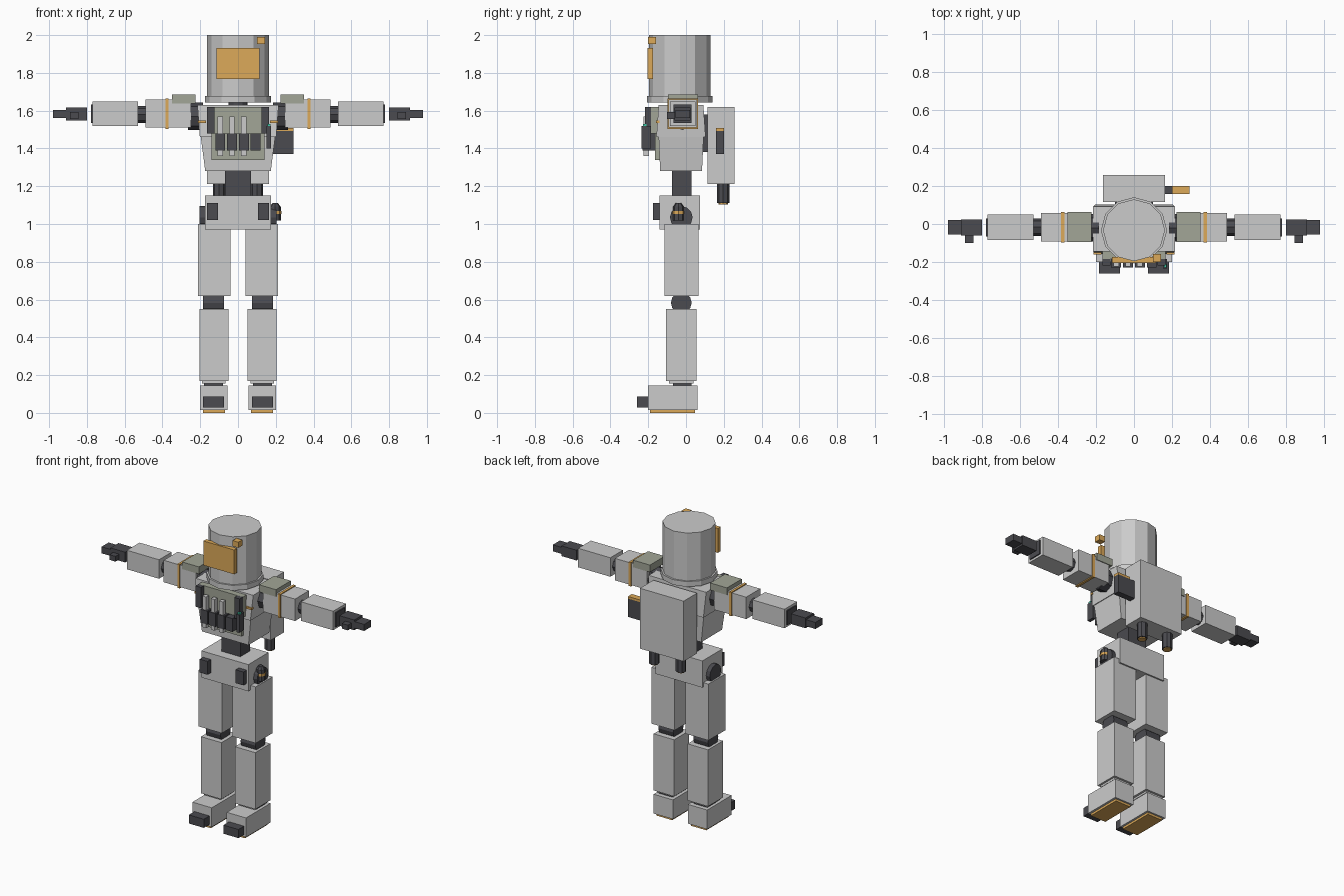
import bpy, bmesh
from math import pi
from mathutils import Matrix, Vector


def material(name, rgb):
    m = bpy.data.materials.new(name)
    m.diffuse_color = (*rgb, 1)
    return m


DARK = material("dark_rubber", (0.07, 0.07, 0.08))
GOLD = material("amber", (0.72, 0.4, 0.1))
OLIVE = material("olive_grey", (0.36, 0.38, 0.31))
GREEN = material("green_light", (0.05, 0.6, 0.4))


def finish(name, bm, mat):
    bmesh.ops.recalc_face_normals(bm, faces=bm.faces)
    me = bpy.data.meshes.new(name)
    bm.to_mesh(me)
    bm.free()
    if mat:
        me.materials.append(mat)
    ob = bpy.data.objects.new(name, me)
    bpy.context.collection.objects.link(ob)
    return ob


def box(name, x, y, z, mat=None, bottom=None):
    """Box from (min, max) ranges; bottom = (x, y) scale of the lower end."""
    bm = bmesh.new()
    bmesh.ops.create_cube(bm, size=1)
    c = Vector([(r[0] + r[1]) / 2 for r in (x, y, z)])
    for v in bm.verts:
        s = bottom if bottom and v.co.z < 0 else (1, 1)
        v.co = c + Vector((v.co.x * (x[1] - x[0]) * s[0],
                           v.co.y * (y[1] - y[0]) * s[1],
                           v.co.z * (z[1] - z[0])))
    return finish(name, bm, mat)


def cyl(name, centre, r, depth, axis="Z", n=12, mat=None, r_top=None):
    bm = bmesh.new()
    bmesh.ops.create_cone(bm, cap_ends=True, segments=n, radius1=r,
                          radius2=r if r_top is None else r_top, depth=depth)
    rot = Matrix.Rotation(pi / 2, 4, "Y") if axis == "X" else Matrix()
    bm.transform(Matrix.Translation(centre) @ rot)
    return finish(name, bm, mat)


def side(s, a, b):
    return (a, b) if s > 0 else (-b, -a)


# Helmet
cyl("helmet", (0, -0.033, 1.835), 0.163, 0.33)
cyl("helmet_collar", (0, -0.033, 1.66), 0.174, 0.035)
box("visor", (-0.115, 0.115), (-0.205, -0.175), (1.768, 1.932), GOLD)
box("helmet_lamp", (0.1, 0.143), (-0.2, -0.158), (1.952, 1.99), GOLD)
cyl("neck", (0, -0.03, 1.635), 0.05, 0.04, mat=DARK)

# Torso
box("chest", (-0.215, 0.215), (-0.145, 0.092), (1.46, 1.63), bottom=(0.94, 1.1))
box("abdomen", (-0.197, 0.197), (-0.145, 0.093), (1.28, 1.46), bottom=(0.88, 0.93))
box("waist", (-0.07, 0.07), (-0.075, 0.03), (1.14, 1.29), DARK)
box("pelvis", (-0.175, 0.175), (-0.14, 0.075), (0.97, 1.15))

# Chest rig
box("rig_upper_panel", (-0.165, 0.165), (-0.185, -0.14), (1.48, 1.62), OLIVE)
box("rig_lower_panel", (-0.14, 0.14), (-0.165, -0.13), (1.34, 1.49), OLIVE)
for i in range(4):
    x = -0.094 + i * 0.0625
    box("rig_pouch", (x - 0.026, x + 0.026), (-0.23, -0.165), (1.39, 1.48), DARK)
    if i < 3:
        box("magazine", (x - 0.014, x + 0.014), (-0.225, -0.195), (1.36, 1.57))
box("radio", (0.152, 0.174), (-0.235, -0.185), (1.4, 1.52), DARK)
box("radio_light", (0.157, 0.172), (-0.228, -0.21), (1.52, 1.53), GREEN)

# Backpack with thrusters and side box
box("backpack", (-0.163, 0.163), (0.115, 0.258), (1.213, 1.62))
box("backpack_mount", (-0.1, 0.1), (0.08, 0.12), (1.38, 1.58), DARK)
box("side_box", (0.163, 0.293), (0.158, 0.2), (1.37, 1.493), DARK)
box("side_box_trim", (0.2, 0.293), (0.158, 0.2), (1.493, 1.508), GOLD)

# Hip canister
cyl("canister", (0.197, -0.04, 1.055), 0.03, 0.075, n=8, mat=DARK)
cyl("canister_band", (0.197, -0.04, 1.06), 0.033, 0.016, n=8, mat=GOLD)
cyl("canister_cap", (0.197, -0.04, 1.102), 0.028, 0.02, n=8, mat=DARK, r_top=0.014)

for s in (-1, 1):
    def part(name, x, y, z, mat=None):
        return box(name, side(s, *x), y, z, mat)

    # Rig and backpack pairs
    part("rig_strap", (0.125, 0.165), (-0.218, -0.18), (1.48, 1.62), DARK)
    part("chest_trim", (0.17, 0.213), (-0.16, -0.14), (1.535, 1.548), GOLD)
    part("belt_pouch", (0.105, 0.163), (-0.175, -0.135), (1.02, 1.11), DARK)
    cyl("thruster", (s * 0.1, 0.197, 1.163), 0.033, 0.105, n=8, mat=DARK)
    cyl("thruster_glow", (s * 0.1, 0.197, 1.11), 0.025, 0.012, n=8, mat=GOLD)

    # Arm
    cyl("shoulder_joint", (s * 0.225, -0.02, 1.57), 0.072, 0.08, "X", 8, DARK)
    part("upper_arm", (0.25, 0.49), (-0.092, 0.058), (1.51, 1.658))
    part("arm_band", (0.367, 0.384), (-0.098, 0.064), (1.503, 1.664), GOLD)
    part("shoulder_plate", (0.225, 0.35), (-0.095, 0.063), (1.637, 1.685), OLIVE)
    cyl("elbow", (s * 0.51, -0.017, 1.58), 0.045, 0.07, "X", 8, DARK)
    part("forearm", (0.53, 0.77), (-0.085, 0.05), (1.52, 1.648))
    part("cuff", (0.765, 0.778), (-0.065, 0.03), (1.535, 1.632), DARK)
    part("palm", (0.8, 0.91), (-0.06, 0.025), (1.548, 1.617), DARK)
    part("fingers", (0.9, 0.98), (-0.055, 0.02), (1.56, 1.604), DARK)
    part("thumb", (0.845, 0.89), (-0.1, -0.055), (1.557, 1.592), DARK)

    # Leg
    cyl("hip_joint", (s * 0.18, -0.025, 1.035), 0.06, 0.045, "X", 12, DARK)
    part("thigh", (0.04, 0.213), (-0.115, 0.065), (0.62, 1.0))
    cyl("knee", (s * 0.13, -0.025, 0.583), 0.055, 0.11, "X", 12, DARK)
    part("shin", (0.05, 0.203), (-0.105, 0.055), (0.168, 0.55))
    part("shin_cuff", (0.065, 0.19), (-0.09, 0.04), (0.155, 0.17))
    part("ankle", (0.08, 0.18), (-0.07, 0.03), (0.14, 0.157), DARK)
    part("boot", (0.056, 0.2), (-0.2, 0.06), (0.015, 0.145))
    part("sole", (0.07, 0.185), (-0.19, 0.048), (0, 0.018), GOLD)
    part("toe_cap", (0.073, 0.185), (-0.26, -0.195), (0.028, 0.086), DARK)
